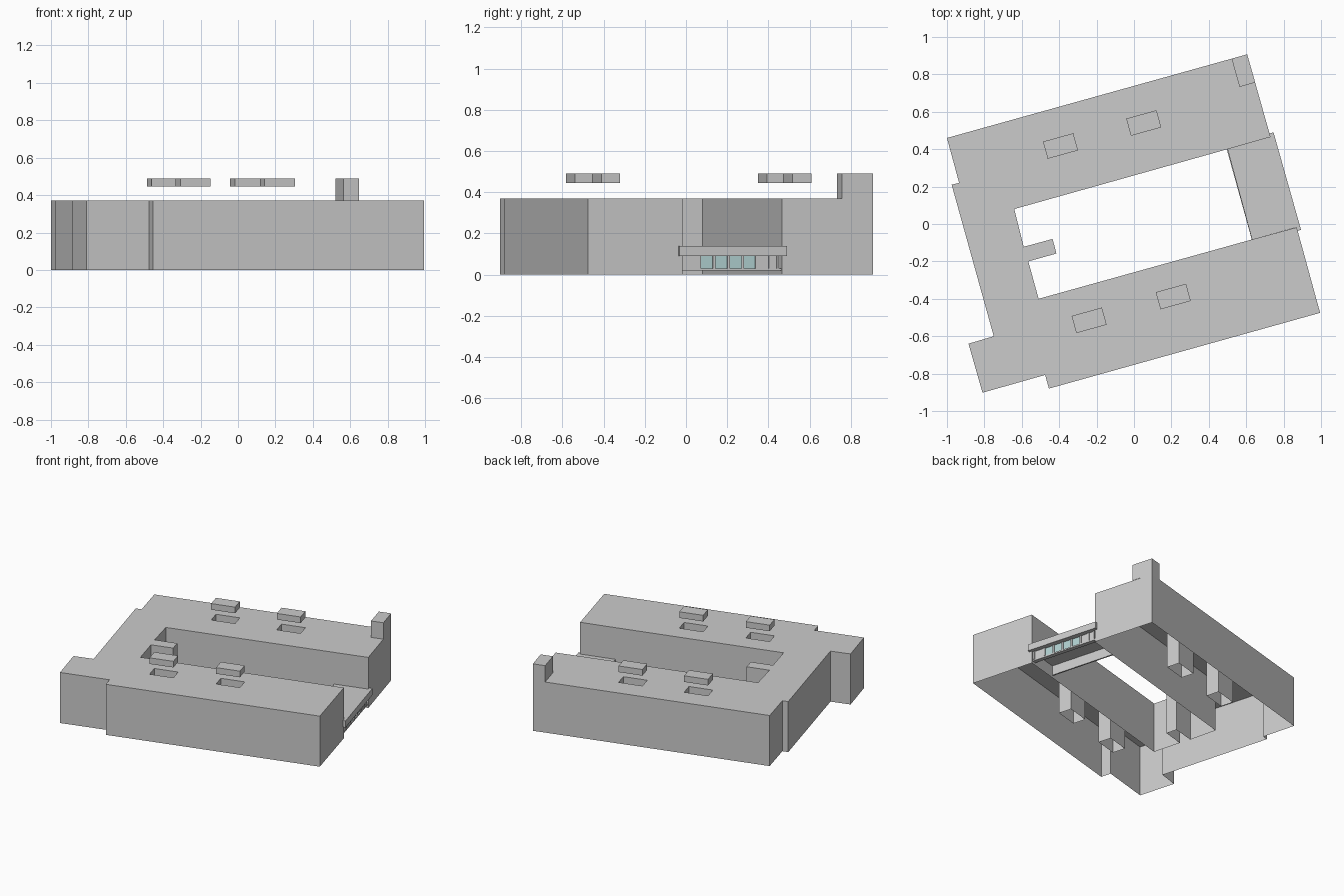
import bpy, bmesh, math
from mathutils import Matrix, Vector

if "Cube" in bpy.data.objects:
    bpy.data.objects.remove(bpy.data.objects["Cube"])

ANGLE = math.radians(15.5)
U = Vector((math.cos(ANGLE), math.sin(ANGLE)))
V = Vector((-U.y, U.x))
ROOF = 0.37


def rect(cx, cy, su, sv):
    """Corners of a rectangle turned with the building."""
    c = Vector((cx, cy))
    return [tuple(c + U * (a * su / 2) + V * (b * sv / 2))
            for a, b in ((-1, -1), (1, -1), (1, 1), (-1, 1))]


def prism(name, outline, z0, z1, holes=(), bottom=True, mat=None):
    """Flat cap with optional holes, walls dropped from every boundary edge."""
    bm = bmesh.new()
    edges = []
    for loop in [outline, *holes]:
        vs = [bm.verts.new((x, y, z1)) for x, y in loop]
        edges += [bm.edges.new((vs[i - 1], vs[i])) for i in range(len(vs))]
    bmesh.ops.triangle_fill(bm, edges=edges, use_beauty=True, normal=(0, 0, 1))
    rim = [e for e in bm.edges if e.is_boundary]
    ext = bmesh.ops.extrude_edge_only(bm, edges=rim)["geom"]
    low = [g for g in ext if isinstance(g, bmesh.types.BMVert)]
    for v in low:
        v.co.z = z0
    if bottom:
        base = [e for e in bm.edges if e.is_boundary]
        bmesh.ops.triangle_fill(bm, edges=base, use_beauty=True, normal=(0, 0, -1))
    bmesh.ops.recalc_face_normals(bm, faces=bm.faces[:])
    bm.normal_update()
    top = next(f for f in bm.faces if all(abs(v.co.z - z1) < 1e-5 for v in f.verts))
    if top.normal.z < 0:
        bmesh.ops.reverse_faces(bm, faces=bm.faces[:])
    me = bpy.data.meshes.new(name)
    bm.to_mesh(me)
    bm.free()
    ob = bpy.data.objects.new(name, me)
    bpy.context.collection.objects.link(ob)
    if mat:
        me.materials.append(mat)
    return ob


# Main building: C-shaped shell, open below, with four roof shafts
body = [(-1, 0.46), (-0.935, 0.22), (-0.975, 0.21), (-0.75, -0.60), (-0.885, -0.64),
        (-0.81, -0.902), (-0.475, -0.807), (-0.455, -0.88), (0.995, -0.475),
        (0.87, -0.018), (0.63, -0.083), (-0.51, -0.40), (-0.565, -0.20),
        (-0.415, -0.158), (-0.435, -0.08), (-0.59, -0.122), (-0.64, 0.08),
        (0.50, 0.40), (0.73, 0.465), (0.605, 0.907)]
shafts = [rect(x, y, 0.168, 0.095) for x, y in
          ((-0.393, 0.417), (0.052, 0.540), (-0.240, -0.515), (0.210, -0.388))]
prism("main_building", body, 0, ROOF, holes=shafts, bottom=False)

# Raised covers above the shafts
for i, s in enumerate(shafts):
    prism(f"skylight_cover_{i + 1}", s, 0.445, 0.49)

# Corner stair tower
prism("corner_tower", [(0.605, 0.907), (0.522, 0.884), (0.564, 0.733), (0.648, 0.757)],
      ROOF, 0.49, bottom=False)

# Entrance link: canopy roof between the wings, overhanging outwards
prism("entrance_canopy", [(0.50, 0.40), (0.631, -0.083), (0.867, -0.018), (0.872, -0.037),
                          (0.893, -0.031), (0.746, 0.490), (0.725, 0.484), (0.730, 0.465)],
      0.09, 0.138)

# Entrance facade, placed along the line between the wing ends
A, B = Vector((0.868, -0.018)), Vector((0.730, 0.465))
run = (B - A).normalized()
length = (B - A).length
out = Vector((run.y, -run.x))


def panel(name, s, width, depth, z0, z1, inset, mat=None):
    c = A + run * s - out * (inset + depth / 2)
    prism(name, rect(c.x, c.y, depth, width), z0, z1, mat=mat)


glass = bpy.data.materials.new("glass")
glass.diffuse_color = (0.45, 0.65, 0.65, 1)
glass.use_nodes = True
glass.node_tree.nodes["Principled BSDF"].inputs["Base Color"].default_value = glass.diffuse_color

panel("entrance_sill", length / 2, length, 0.03, 0.02, 0.03, 0.008)
panel("rear_link_wall", length / 2, length, 0.01, 0.02, 0.09, 0.235)
for i, (s, w) in enumerate(((0.045, 0.09), (0.43, 0.12))):
    panel(f"entrance_wall_{i + 1}", s, w if i == 0 else 0.115, 0.02, 0.03, 0.09, 0.012)
for i in range(4):
    panel(f"window_pane_{i + 1}", 0.127 + 0.0725 * i, 0.064, 0.006, 0.03, 0.09, 0.016, glass)
for i in range(5):
    panel(f"mullion_{i + 1}", 0.091 + 0.0725 * i, 0.012, 0.018, 0.03, 0.09, 0.008)
for i, s in enumerate((0.01, 0.445, 0.485)):
    panel(f"facade_post_{i + 1}", s, 0.012, 0.018, 0.03, 0.09, 0.006)
